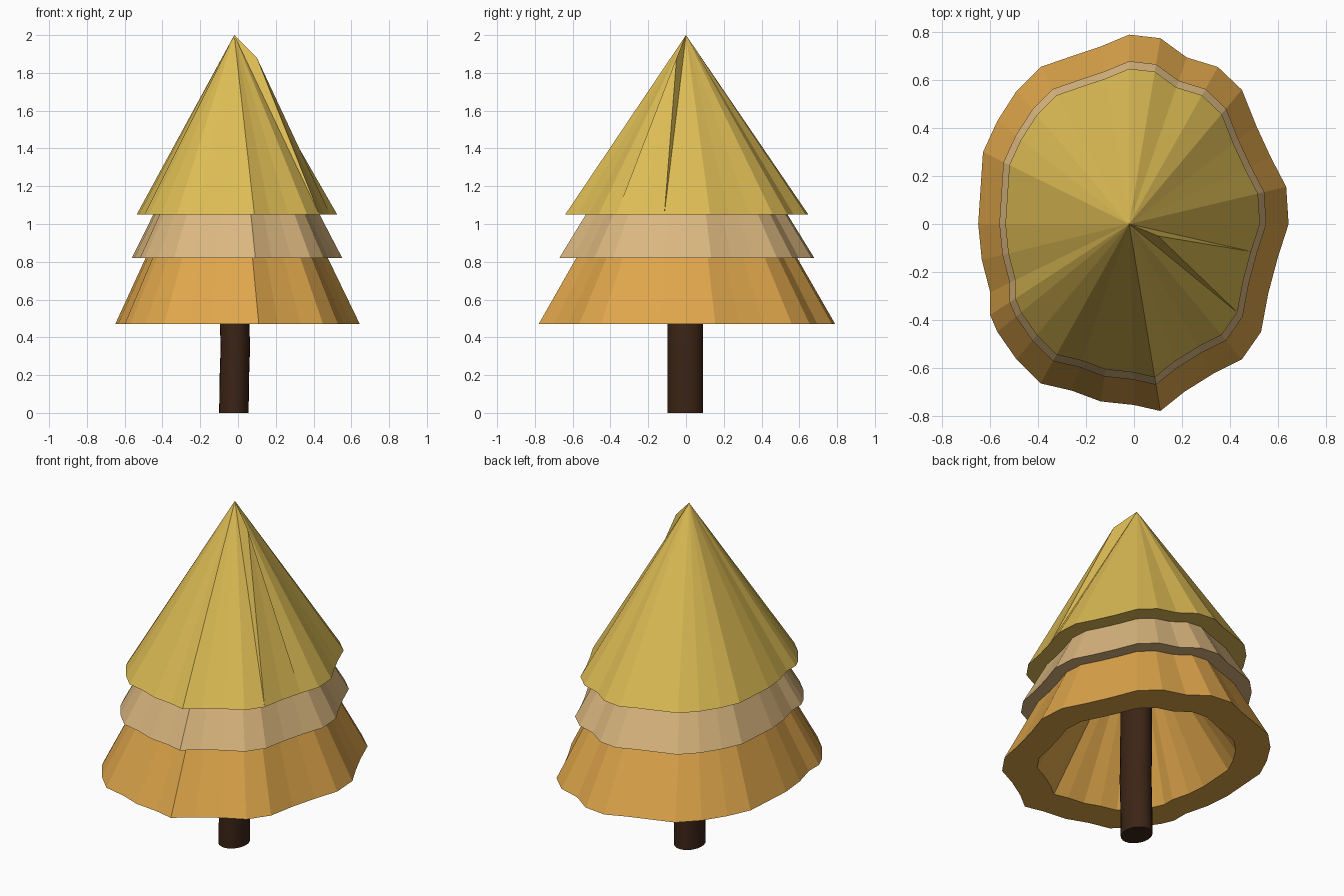
import bpy, bmesh, math
from mathutils import Vector

if "Cube" in bpy.data.objects:
    bpy.data.objects.remove(bpy.data.objects["Cube"])

CX = -0.02  # x of the trunk and tip axis

# Wavy outline of the lowest tier, seen from above, clockwise from the back
OUTLINE = [(-0.02, .79), (.11, .775), (.22, .695), (.35, .655), (.45, .56), (.51, .41),
           (.57, .28), (.635, .155), (.645, 0), (.60, -.14), (.56, -.29), (.53, -.45),
           (.45, -.565), (.33, -.625), (.21, -.70), (.11, -.78), (0, -.755), (-.14, -.74),
           (-.26, -.695), (-.39, -.665), (-.49, -.565), (-.57, -.45), (-.60, -.38),
           (-.60, -.285), (-.635, -.15), (-.65, 0), (-.64, .15), (-.63, .30),
           (-.57, .43), (-.49, .555), (-.39, .655), (-.26, .70), (-.14, .74)]
N = len(OUTLINE)


def material(name, color):
    m = bpy.data.materials.new(name)
    m.diffuse_color = (*color, 1)
    m.use_nodes = True
    m.node_tree.nodes["Principled BSDF"].inputs["Base Color"].default_value = m.diffuse_color
    return m


def finish(bm, name, mat):
    bmesh.ops.recalc_face_normals(bm, faces=bm.faces[:])
    me = bpy.data.meshes.new(name)
    bm.to_mesh(me)
    bm.free()
    me.materials.append(mat)
    ob = bpy.data.objects.new(name, me)
    bpy.context.collection.objects.link(ob)
    return ob


def ring(bm, scale, z):
    return [bm.verts.new((CX + (x - CX) * scale, y * scale, z)) for x, y in OUTLINE]


def bridge(bm, a, b):
    n = len(a)
    for i in range(n):
        j = (i + 1) % n
        bm.faces.new((a[i], a[j], b[j], b[i]))


def fan(bm, loop, tip, skip=()):
    for i in range(len(loop)):
        if i not in skip:
            bm.faces.new((loop[i], loop[(i + 1) % len(loop)], tip))


def tier(name, mat, inner, outer, z, top=None, tip=None, cavity=None, bump=None):
    """Skirt: flat underside ring, sloping outside, optional tip and hollow."""
    bm = bmesh.new()
    hole, rim = ring(bm, inner, z), ring(bm, outer, z)
    bridge(bm, hole, rim)
    if top:
        bridge(bm, rim, ring(bm, *top))
    if tip:
        apex = bm.verts.new((CX, 0, tip))
        fan(bm, rim, apex, (bump[0] - 1, bump[0]))
        # small kink pushed out of one spoke near the tip
        k, b = bump[0], bm.verts.new(bump[1])
        for f in ((rim[k - 1], b, apex), (rim[k - 1], rim[k], b),
                  (rim[k], rim[k + 1], b), (b, rim[k + 1], apex)):
            bm.faces.new(f)
    if cavity:
        fan(bm, hole, bm.verts.new((CX, 0, cavity)))
    return finish(bm, name, mat)


yellow = material("yellow", (.72, .50, .09))
tan = material("tan", (.70, .47, .21))
orange = material("orange", (.73, .38, .07))
brown = material("brown", (.045, .018, .008))

# Foliage tiers
tier("top_foliage", yellow, .67, .82, 1.05, tip=2.0, bump=(10, (.10, -.05, 1.88)))
tier("middle_foliage", tan, .735, .86, .82, top=(.68, 1.05))
tier("bottom_foliage", orange, .74, 1.0, .47, top=(.745, .82), cavity=1.32)

# Trunk: oval column with a slight bend
bm = bmesh.new()
loops = []
for x, z in ((-.022, 0), (-.019, .2), (-.014, .35), (-.018, .47), (-.02, 1.0)):
    loops.append([bm.verts.new((x + .078 * math.cos(t), -.004 + .095 * math.sin(t), z))
                  for t in (i * math.tau / 24 for i in range(24))])
for a, b in zip(loops, loops[1:]):
    bridge(bm, a, b)
bm.faces.new(loops[0])
bm.faces.new(loops[-1])
trunk = finish(bm, "trunk", brown)
bpy.context.view_layer.objects.active = trunk
trunk.select_set(True)
bpy.ops.object.shade_smooth_by_angle(angle=math.radians(40))
